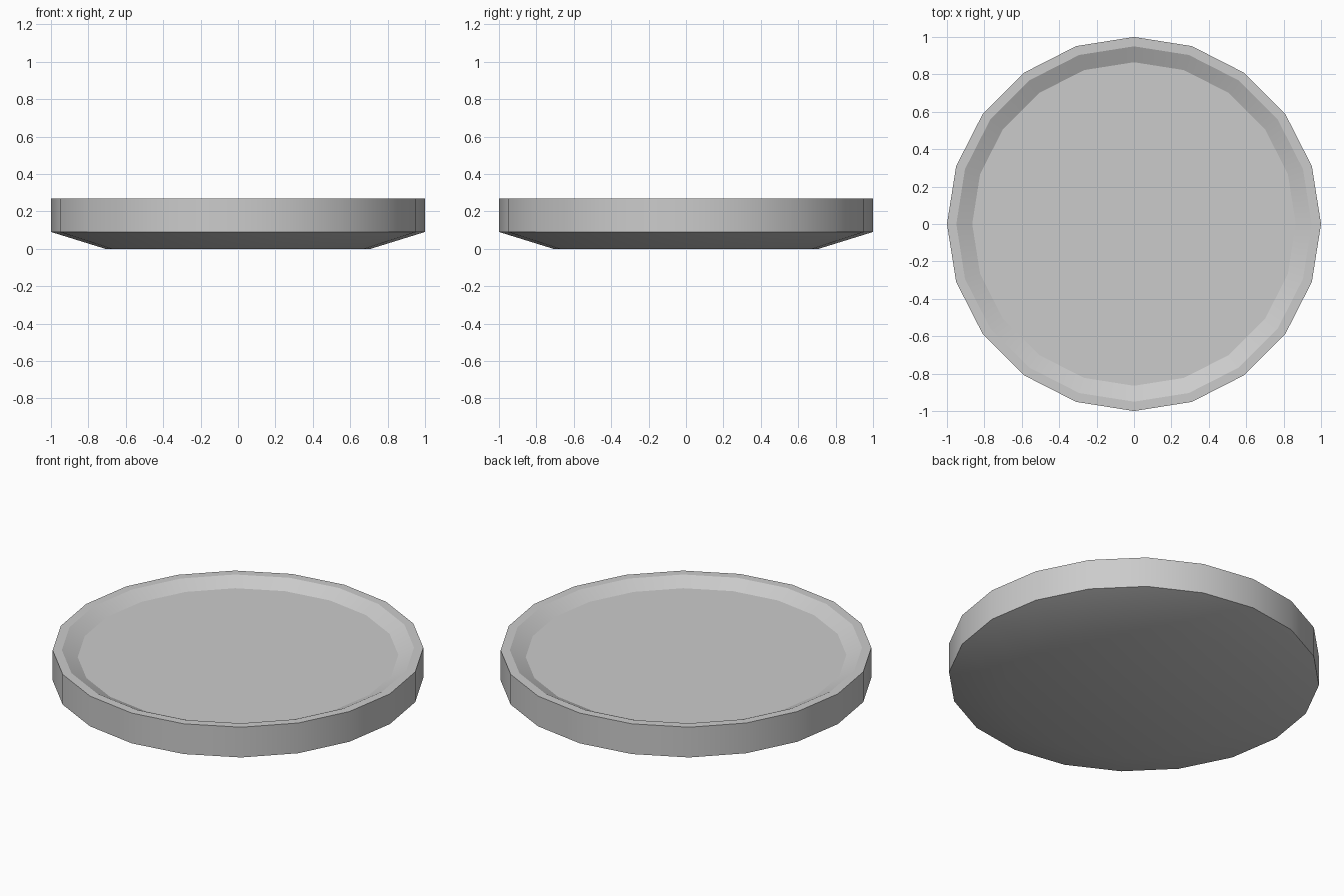
import bpy, bmesh, math

if "Cube" in bpy.data.objects:
    bpy.data.objects.remove(bpy.data.objects["Cube"])

SIDES = 20
# (radius, height) from underside, up the outer wall, over the rim, to the dish floor
PROFILE = [(0.71, 0.0), (1.0, 0.09), (1.0, 0.27), (0.95, 0.27), (0.865, 0.228)]

bm = bmesh.new()
rings = []
for r, z in PROFILE:
    rings.append([bm.verts.new((r * math.cos(2 * math.pi * i / SIDES),
                                r * math.sin(2 * math.pi * i / SIDES), z))
                  for i in range(SIDES)])

# Walls between rings
for low, high in zip(rings, rings[1:]):
    for i in range(SIDES):
        j = (i + 1) % SIDES
        bm.faces.new((low[i], low[j], high[j], high[i]))

# Underside and recessed floor
bm.faces.new(rings[0][::-1])
bm.faces.new(rings[-1])
bmesh.ops.recalc_face_normals(bm, faces=bm.faces[:])

mesh = bpy.data.meshes.new("round_tray")
bm.to_mesh(mesh)
bm.free()
tray = bpy.data.objects.new("round_tray", mesh)
bpy.context.collection.objects.link(tray)

# Smooth round the wall and underside, crisp rim and floor edges
bpy.context.view_layer.objects.active = tray
tray.select_set(True)
bpy.ops.object.shade_smooth_by_angle(angle=math.radians(22))
